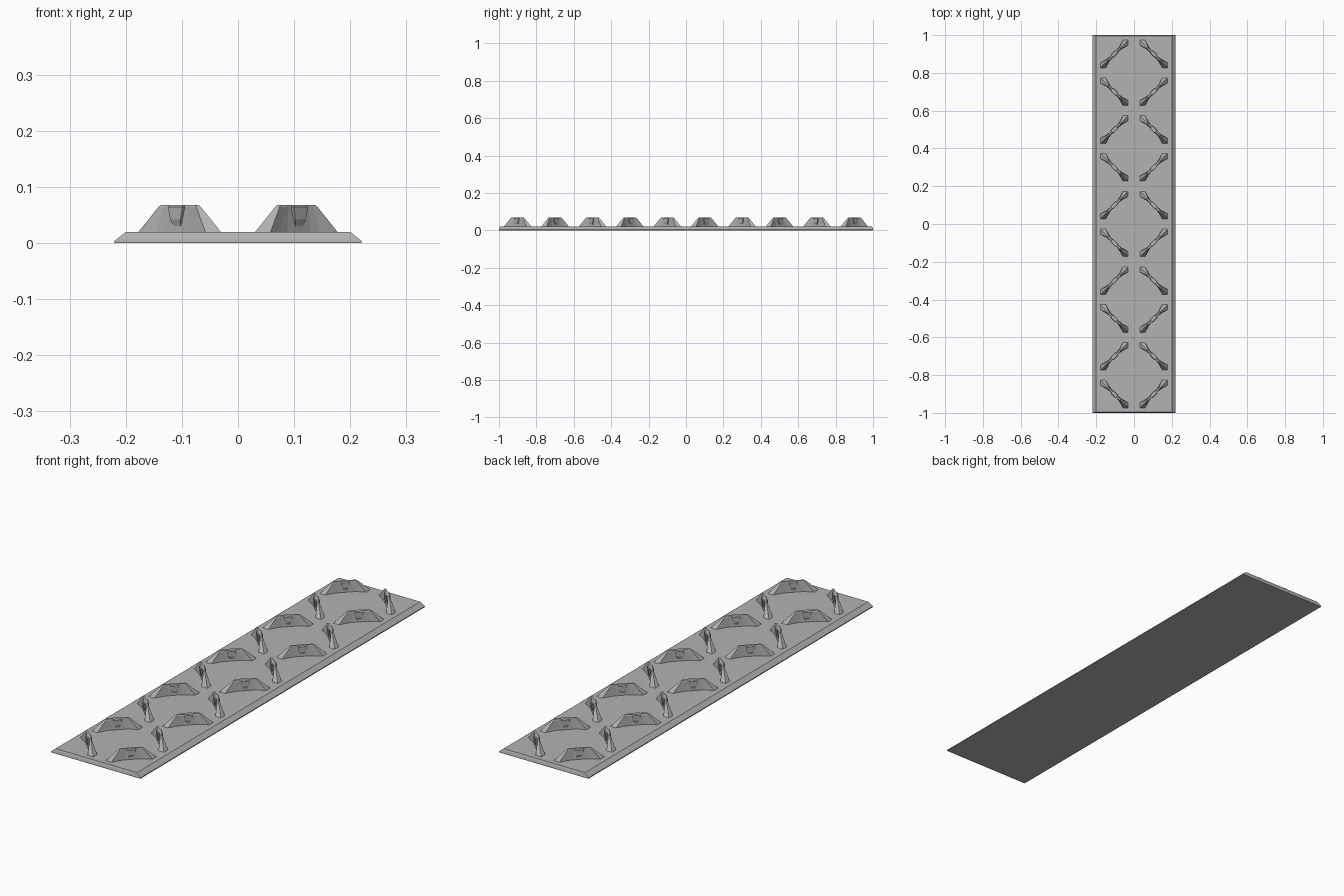
import bpy, bmesh, math
from mathutils import Matrix, Vector

cube = bpy.data.objects.get("Cube")
if cube:
    bpy.data.objects.remove(cube, do_unlink=True)

grey = bpy.data.materials.new("rubber grey")
grey.use_nodes = True
colour = (0.45, 0.45, 0.45, 1)
grey.diffuse_color = colour
grey.node_tree.nodes["Principled BSDF"].inputs["Base Color"].default_value = colour


def loft(bm, rings):
    """Join equal-sized vertex rings and cap both ends."""
    loops = [[bm.verts.new(p) for p in ring] for ring in rings]
    for low, high in zip(loops, loops[1:]):
        for i in range(len(low)):
            j = (i + 1) % len(low)
            bm.faces.new((low[i], low[j], high[j], high[i]))
    bm.faces.new(loops[0][::-1])
    bm.faces.new(loops[-1])


def finish(bm, name):
    bmesh.ops.recalc_face_normals(bm, faces=bm.faces)
    mesh = bpy.data.meshes.new(name)
    bm.to_mesh(mesh)
    bm.free()
    mesh.materials.append(grey)
    return mesh


def place(mesh, name, matrix=None):
    obj = bpy.data.objects.new(name, mesh)
    bpy.context.collection.objects.link(obj)
    if matrix:
        obj.matrix_world = matrix
    return obj


def outline(quarter, z):
    """Mirror a quarter outline, running tip to waist, into a full ring."""
    half = quarter + [(-s, t) for s, t in reversed(quarter)]
    back = [(-s, -t) for s, t in half[1:-1]]
    return [Vector((s, t, z)) for s, t in half + back]


# Base strip: shallow chamfered slab
bm = bmesh.new()
loft(bm, [[(sx * w, sy * l, z) for sx, sy in ((-1, -1), (1, -1), (1, 1), (-1, 1))]
          for w, l, z in ((0.22, 1, 0), (0.22, 1, 0.004), (0.21, 0.998, 0.012), (0.2, 0.995, 0.02))])
place(finish(bm, "base_strip"), "base_strip")

# Cleat: waisted bar with flared corner feet, tapering to a short top
foot = [(0.106, 0), (0.086, 0.02), (0.05, 0.010), (0.03, 0.007)]
shoulder = [(0.054, 0), (0.048, 0.006), (0.036, 0.006), (0.025, 0.005)]
crown = [(0.047, 0), (0.043, 0.004), (0.034, 0.004), (0.024, 0.004)]
bm = bmesh.new()
loft(bm, [outline(foot, 0.018), outline(shoulder, 0.064), outline(crown, 0.068)])
# Central lug bulging from both flanks, narrowing downwards
loft(bm, [[(sx * w, sy * d, z) for sx, sy in ((-1, -1), (1, -1), (1, 1), (-1, 1))]
          for w, d, z in ((0.009, 0.007, 0.03), (0.013, 0.011, 0.042),
                          (0.018, 0.011, 0.064), (0.016, 0.008, 0.068))])
cleat = finish(bm, "cleat")

# Two mirrored columns of cleats, the diagonal flipping on every row
for row in range(10):
    for side, label in ((-1, "right"), (1, "left")):
        turn = -side * (1 if row % 2 == 0 else -1) * math.pi / 4
        spot = Matrix.Translation((side * 0.104, 0.9 - row * 0.2, 0))
        place(cleat, f"{label}_cleat_{row + 1}", spot @ Matrix.Rotation(turn, 4, "Z"))
